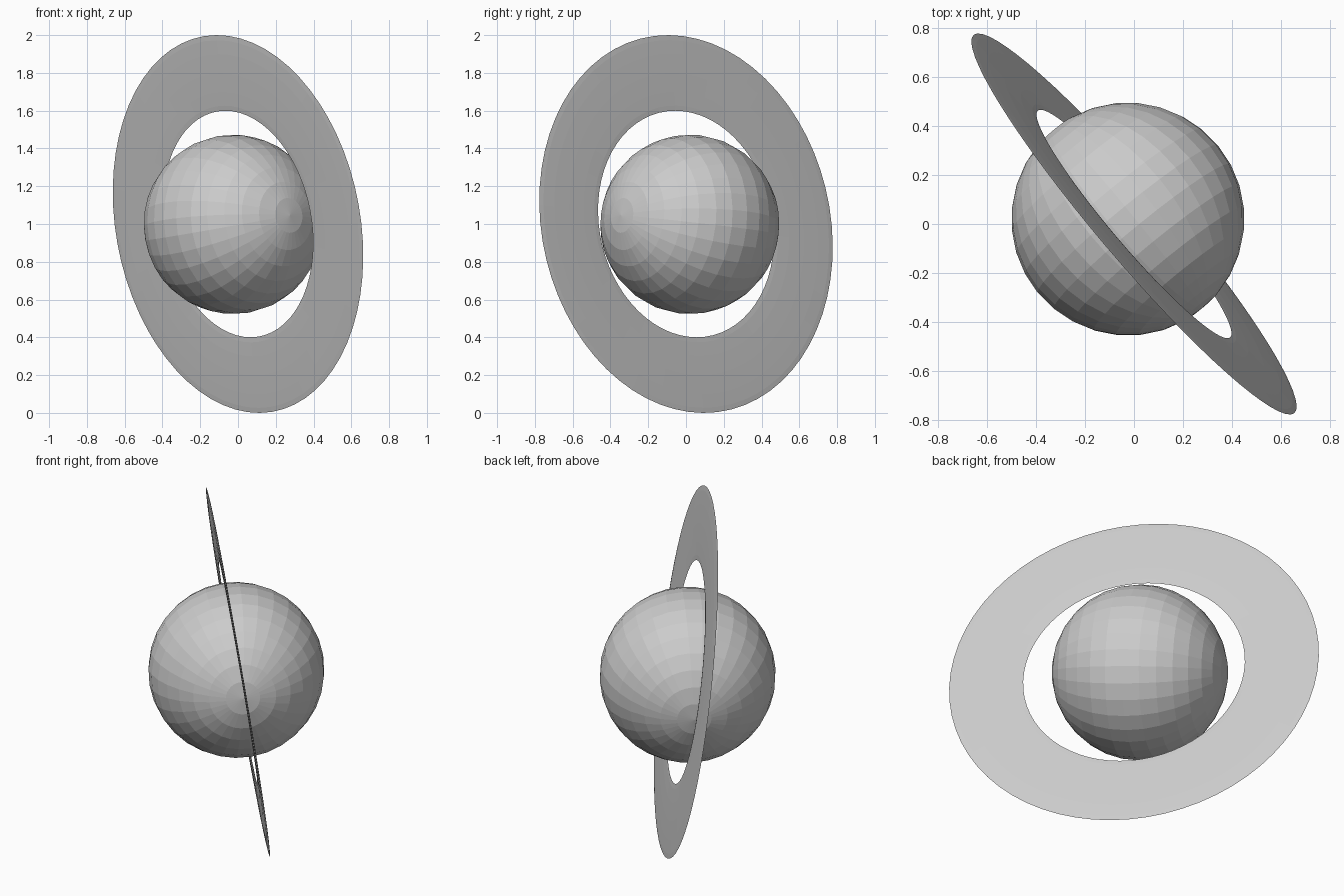
import bpy, bmesh, math
from mathutils import Vector, Matrix

if "Cube" in bpy.data.objects:
    bpy.data.objects.remove(bpy.data.objects["Cube"])

grey = bpy.data.materials.new("light_grey")
grey.diffuse_color = (0.6, 0.6, 0.6, 1)
grey.use_nodes = True
grey.node_tree.nodes["Principled BSDF"].inputs["Base Color"].default_value = grey.diffuse_color

# Tilt of the ring, and the globe's pole axis lying in the ring plane
normal = Vector((0.755, 0.64, 0.145)).normalized()
pole = Vector((0.62, -0.76, 0.1))
pole = (pole - normal * pole.dot(normal)).normalized()


def frame(x, z, centre):
    """Matrix whose local x and z axes point along the given directions."""
    y = z.cross(x)
    m = Matrix((x, y, z)).transposed().to_4x4()
    return Matrix.Translation(centre) @ m


def finish(name, bm, matrix):
    bmesh.ops.transform(bm, matrix=matrix, verts=bm.verts)
    bmesh.ops.recalc_face_normals(bm, faces=bm.faces)
    mesh = bpy.data.meshes.new(name)
    bm.to_mesh(mesh)
    bm.free()
    mesh.materials.append(grey)
    ob = bpy.data.objects.new(name, mesh)
    bpy.context.collection.objects.link(ob)
    return ob


# Faceted globe, slightly off the ring's centre
bm = bmesh.new()
bmesh.ops.create_uvsphere(bm, u_segments=32, v_segments=16, radius=0.475)
finish("globe", bm, frame(normal, pole, Vector((-0.025, 0.02, 0.998))))

# Thin ring: a torus flattened almost to a disc
OUTER, INNER, HALF_THICK = 1.0107, 0.606, 0.004
major, minor = (OUTER + INNER) / 2, (OUTER - INNER) / 2
SEGS, SIDES = 64, 12
bm = bmesh.new()
loops = []
for i in range(SEGS):
    a = math.tau * i / SEGS
    loop = []
    for j in range(SIDES):
        b = math.tau * j / SIDES
        r = major + minor * math.cos(b)
        loop.append(bm.verts.new((r * math.cos(a), r * math.sin(a),
                                  HALF_THICK * math.sin(b))))
    loops.append(loop)
for i in range(SEGS):
    p, q = loops[i], loops[(i + 1) % SEGS]
    for j in range(SIDES):
        k = (j + 1) % SIDES
        bm.faces.new((p[j], q[j], q[k], p[k]))
finish("ring", bm, frame(pole, normal, Vector((0, 0, 1))))
